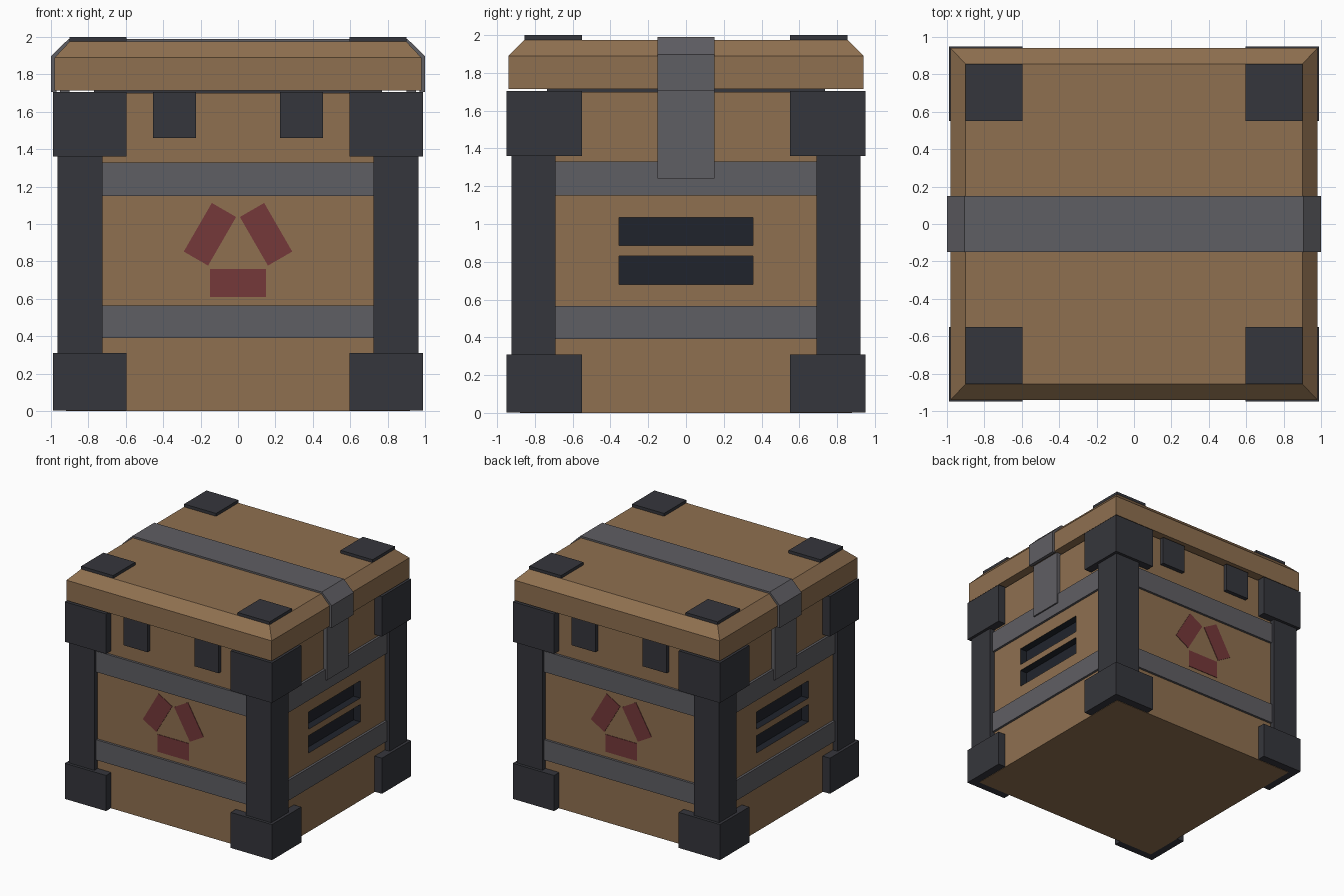
import bpy, bmesh
from math import radians
from mathutils import Matrix

if "Cube" in bpy.data.objects:
    bpy.data.objects.remove(bpy.data.objects["Cube"])


def material(name, rgb):
    m = bpy.data.materials.new(name)
    lin = [((c / 255 + 0.055) / 1.055) ** 2.4 for c in rgb]
    m.diffuse_color = (*lin, 1)
    m.use_nodes = True
    m.node_tree.nodes["Principled BSDF"].inputs["Base Color"].default_value = m.diffuse_color
    return m


WOOD = material("wood", (143, 112, 80))
DARK = material("dark_metal", (53, 54, 60))
GREY = material("grey_metal", (95, 94, 99))
RED = material("red_paint", (117, 56, 58))
VENT = material("vent_black", (32, 36, 44))


def finish(name, bm, mat):
    bmesh.ops.recalc_face_normals(bm, faces=bm.faces)
    me = bpy.data.meshes.new(name)
    bm.to_mesh(me)
    bm.free()
    me.materials.append(mat)
    ob = bpy.data.objects.new(name, me)
    bpy.context.collection.objects.link(ob)
    return ob


def box(name, x, y, z, mat):
    bm = bmesh.new()
    centre = [(r[0] + r[1]) / 2 for r in (x, y, z)]
    size = [abs(r[1] - r[0]) for r in (x, y, z)]
    bmesh.ops.create_cube(bm, size=1, matrix=Matrix.Translation(centre) @ Matrix.Diagonal((*size, 1)))
    return finish(name, bm, mat)


def extrude_profile(name, pts, y0, y1, mat):
    """Closed x-z profile extruded along y."""
    bm = bmesh.new()
    f = bm.faces.new([bm.verts.new((x, y0, z)) for x, z in pts])
    new = bmesh.ops.extrude_face_region(bm, geom=[f])["geom"]
    bmesh.ops.translate(bm, verts=[v for v in new if isinstance(v, bmesh.types.BMVert)], vec=(0, y1 - y0, 0))
    return finish(name, bm, mat)


# Crate body with recessed side vents
body = box("body", (-.92, .92), (-.88, .88), (0, 1.70), WOOD)
for s, side in ((-1, "left"), (1, "right")):
    for z0, z1, tag in ((.68, .83, "lower"), (.885, 1.035, "upper")):
        cut = box(f"{side}_{tag}_vent_cutter", (s * .855, s * 1.1), (-.355, .355), (z0, z1), VENT)
        cut.hide_render = True
        cut.hide_set(True)
        cut.display_type = 'WIRE'
        mod = body.modifiers.new("vent", 'BOOLEAN')
        mod.object = cut
        mod.operation = 'DIFFERENCE'
        mod.solver = 'EXACT'
        mod.material_mode = 'TRANSFER'

# Metal bands round the body
for name, z in (("lower_band", (.39, .565)), ("upper_band", (1.15, 1.33))):
    box(name, (-.94, .94), (-.90, .90), z, GREY)

# Corner posts, corner caps and lid pads
for sx, a in ((-1, "left"), (1, "right")):
    for sy, b in ((-1, "front"), (1, "back")):
        def corner(part, x0, x1, y0, y1, z0, z1):
            box(f"{b}_{a}_{part}", (sx * x0, sx * x1), (sy * y0, sy * y1), (z0, z1), DARK)
        corner("post", .725, .965, .69, .925, .30, 1.37)
        corner("bottom_cap", .595, .99, .55, .95, .003, .31)
        corner("top_cap", .595, .99, .55, .95, 1.36, 1.705)
        corner("lid_pad", .595, .90, .55, .855, 1.96, 2.0)

# Latches and painted emblem, front and back
for sy, b in ((-1, "front"), (1, "back")):
    for sx, a in ((-1, "left"), (1, "right")):
        box(f"{b}_{a}_latch", (sx * .225, sx * .455), (sy * .87, sy * .915), (1.46, 1.705), DARK)
    for i, (x, z, ang) in enumerate(((0, .685, 0), (-.15, .945, 60), (.15, .945, -60))):
        bm = bmesh.new()
        m = (Matrix.Translation((x, sy * .883, z)) @ Matrix.Rotation(radians(-ang), 4, 'Y')
             @ Matrix.Diagonal((.30, .004, .15, 1)))
        bmesh.ops.create_cube(bm, size=1, matrix=m)
        finish(f"{b}_emblem_bar_{i + 1}", bm, RED)

# Dark seam under the lid
box("lid_seam", (-.77, .77), (-.735, .735), (1.69, 1.72), DARK)

# Lid with a chamfered top edge
bm = bmesh.new()
rings = [[bm.verts.new((sx * x, sy * y, z)) for sx, sy in ((-1, -1), (1, -1), (1, 1), (-1, 1))]
         for x, y, z in ((.98, .94, 1.715), (.98, .94, 1.89), (.90, .855, 1.975))]
for lo, hi in zip(rings, rings[1:]):
    for i in range(4):
        j = (i + 1) % 4
        bm.faces.new((lo[i], lo[j], hi[j], hi[i]))
bm.faces.new(rings[0])
bm.faces.new(rings[-1])
finish("lid", bm, WOOD)

# Strap over the lid and its lower tabs
half = [(1.0, 1.705), (1.0, 1.897), (.905, 1.99)]
inner = [(.88, 1.96), (.97, 1.88), (.97, 1.705)]
outer = half + [(-x, z) for x, z in reversed(half)]
extrude_profile("lid_strap", outer + [(-x, z) for x, z in reversed(inner)] + inner, -.15, .15, GREY)
for s, a in ((-1, "left"), (1, "right")):
    box(f"{a}_strap_tab", (s * .90, s * .953), (-.15, .15), (1.24, 1.715), GREY)
